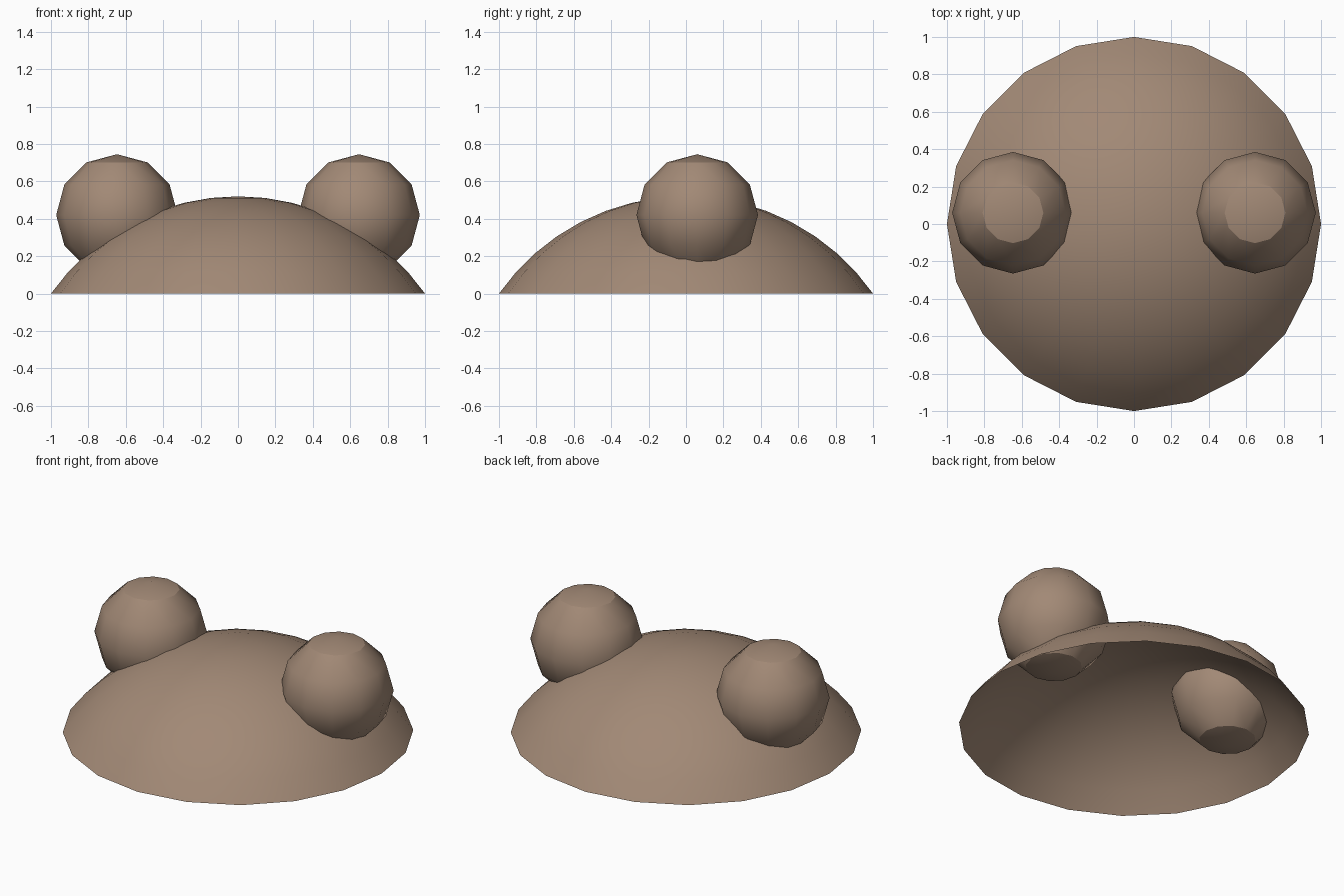
import bpy
import bmesh
import math

cube = bpy.data.objects.get("Cube")
if cube:
    bpy.data.objects.remove(cube, do_unlink=True)

# Single brown material
brown = bpy.data.materials.new("warm_brown")
brown.use_nodes = True
COLOUR = (0.36, 0.25, 0.18, 1.0)
brown.diffuse_color = COLOUR
bsdf = brown.node_tree.nodes["Principled BSDF"]
bsdf.inputs["Base Color"].default_value = COLOUR
bsdf.inputs["Roughness"].default_value = 0.8


def finish(bm, name, location=(0, 0, 0)):
    """Turn a bmesh into a smooth-shaded object that keeps sharp edges."""
    mesh = bpy.data.meshes.new(name)
    bm.to_mesh(mesh)
    bm.free()
    mesh.materials.append(brown)
    obj = bpy.data.objects.new(name, mesh)
    obj.location = location
    bpy.context.collection.objects.link(obj)
    bpy.ops.object.select_all(action='DESELECT')
    obj.select_set(True)
    bpy.context.view_layer.objects.active = obj
    bpy.ops.object.shade_smooth_by_angle(angle=math.radians(30))
    return obj


# Dome: open, thin spherical cap made by spinning an arc
HEIGHT, SIDES, RINGS = 0.52, 20, 8
radius = (1 + HEIGHT ** 2) / (2 * HEIGHT)
rim_angle = math.asin(1 / radius)
bm = bmesh.new()
arc = []
for i in range(RINGS + 1):
    a = rim_angle * i / RINGS
    arc.append(bm.verts.new((radius * math.sin(a), 0,
                             HEIGHT - radius * (1 - math.cos(a)))))
edges = [bm.edges.new(pair) for pair in zip(arc, arc[1:])]
bmesh.ops.spin(bm, geom=arc + edges, cent=(0, 0, 0), axis=(0, 0, 1),
               angle=math.tau, steps=SIDES)
bmesh.ops.remove_doubles(bm, verts=bm.verts, dist=0.0005)
bmesh.ops.dissolve_degenerate(bm, edges=bm.edges, dist=0.0005)
bmesh.ops.recalc_face_normals(bm, faces=bm.faces)
if sum(f.normal.z for f in bm.faces) < 0:
    bmesh.ops.reverse_faces(bm, faces=bm.faces)
finish(bm, "head_dome")

# Ears: low-poly balls that pass through the dome
for side, name in ((1, "left_ear"), (-1, "right_ear")):
    bm = bmesh.new()
    bmesh.ops.create_uvsphere(bm, u_segments=12, v_segments=6, radius=0.325)
    finish(bm, name, (0.647 * side, 0.06, 0.42))
